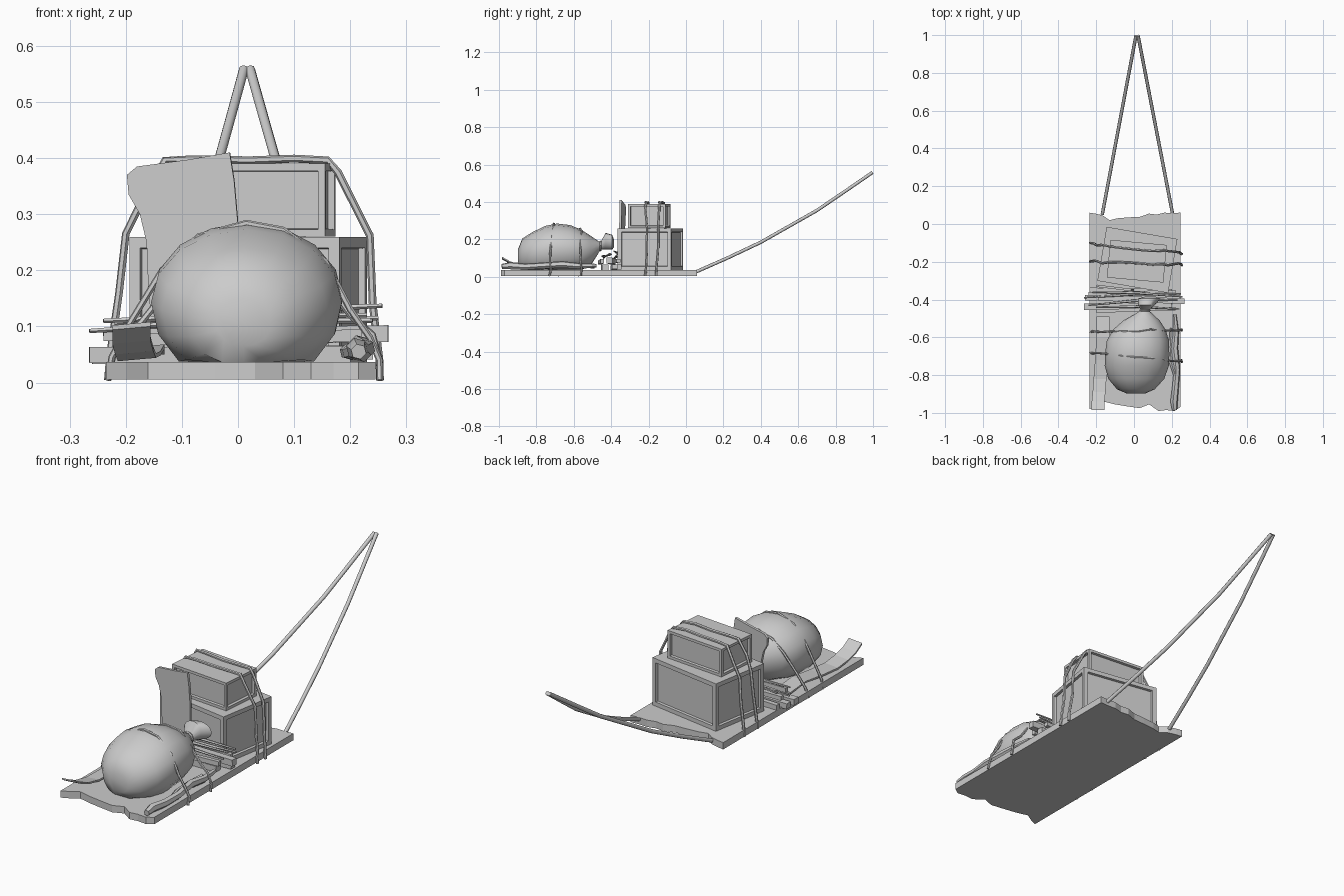
import bpy, bmesh, math, random
from mathutils import Vector, Matrix

if "Cube" in bpy.data.objects:
    bpy.data.objects.remove(bpy.data.objects["Cube"])

random.seed(4)


def finish(name, bm, smooth=False):
    bmesh.ops.recalc_face_normals(bm, faces=bm.faces)
    me = bpy.data.meshes.new(name)
    bm.to_mesh(me)
    bm.free()
    ob = bpy.data.objects.new(name, me)
    bpy.context.collection.objects.link(ob)
    if smooth:
        bpy.ops.object.select_all(action='DESELECT')
        bpy.context.view_layer.objects.active = ob
        ob.select_set(True)
        bpy.ops.object.shade_smooth_by_angle(angle=math.radians(50))
    return ob


def slab(name, outline, offset):
    """Closed outline of 3D points thickened along an offset vector."""
    bm = bmesh.new()
    f = bm.faces.new([bm.verts.new(p) for p in outline])
    ext = bmesh.ops.extrude_face_region(bm, geom=[f])
    vs = [g for g in ext['geom'] if isinstance(g, bmesh.types.BMVert)]
    bmesh.ops.translate(bm, verts=vs, vec=offset)
    return finish(name, bm)


def rings(name, loops, smooth=True):
    """Skin a list of equal-length point rings and cap both ends."""
    bm = bmesh.new()
    rs = [[bm.verts.new(p) for p in lp] for lp in loops]
    n = len(rs[0])
    for a, b in zip(rs, rs[1:]):
        for i in range(n):
            bm.faces.new((a[i], a[(i + 1) % n], b[(i + 1) % n], b[i]))
    bm.faces.new(rs[0])
    bm.faces.new(rs[-1])
    return finish(name, bm, smooth)


def tube(name, pts, radii, sides=6):
    """Tube along a path; radii is one number or one per point."""
    pts = [Vector(p) for p in pts]
    if not isinstance(radii, (list, tuple)):
        radii = [radii] * len(pts)
    loops, u = [], None
    for i, p in enumerate(pts):
        t = (pts[min(i + 1, len(pts) - 1)] - pts[max(i - 1, 0)]).normalized()
        if u is None:
            u = t.orthogonal()
        u = (u - t * u.dot(t)).normalized()
        v = t.cross(u)
        loops.append([p + (u * math.cos(a) + v * math.sin(a)) * radii[i]
                      for a in (2 * math.pi * k / sides for k in range(sides))])
    return rings(name, loops)


def box(name, center, size, rot=(0, 0, 0)):
    bm = bmesh.new()
    bmesh.ops.create_cube(bm, size=1, matrix=Matrix.Diagonal((*size, 1)))
    ob = finish(name, bm)
    ob.location, ob.rotation_euler = center, rot
    return ob


# base board with ragged ends
back = [(-.235, .06), (-.205, .055), (-.165, .045), (-.13, .02), (-.09, .03), (-.03, .035),
        (.03, .038), (.08, .055), (.12, .05), (.16, .06), (.205, .058), (.245, .06)]
front = [(.245, -.97), (.215, -.99), (.17, -.985), (.13, -.99), (.08, -.955), (.03, -.975),
         (-.04, -.965), (-.1, -.955), (-.16, -.94), (-.2, -.965), (-.235, -.98)]
slab("base_board", [(x, y, .005) for x, y in back + front], (0, 0, .032))


# crates with recessed panels
def crate(name, center, size, angle, rim):
    bm = bmesh.new()
    bmesh.ops.create_cube(bm, size=1, matrix=Matrix.Diagonal((*size, 1)))
    bm.normal_update()
    for f in [f for f in bm.faces if abs(f.normal.z) < .5]:
        bmesh.ops.inset_individual(bm, faces=[f], thickness=rim, depth=0)
        bmesh.ops.inset_individual(bm, faces=[f], thickness=.002, depth=-.012)
    ob = finish(name, bm)
    ob.location, ob.rotation_euler.z = center, angle


crate("large_crate", (.018, -.19, .148), (.38, .29, .223), -.17, .028)
crate("small_crate", (.015, -.197, .325), (.30, .20, .13), -.09, .018)

# tied sack: stations of (y, centre x, centre z, half width, half height)
stations = [(-.897, .01, .11, .05, .04), (-.875, .01, .12, .1, .085), (-.82, .012, .13, .148, .11),
            (-.75, .015, .143, .17, .13), (-.69, .017, .15, .17, .135), (-.62, .02, .15, .165, .127),
            (-.56, .028, .145, .14, .107), (-.51, .04, .145, .095, .075), (-.475, .052, .155, .045, .04),
            (-.457, .058, .165, .02, .02), (-.43, .065, .19, .045, .045), (-.395, .08, .185, .06, .04),
            (-.385, .085, .18, .03, .02)]
N = 16
rings("sack", [[(cx + rx * math.cos(2 * math.pi * k / N), y,
                 max(.036 + .0001 * i, cz + rz * math.sin(2 * math.pi * k / N)
                     * (1.15 if math.sin(2 * math.pi * k / N) < 0 and i < 8 else 1)))
                for k in range(N)] for i, (y, cx, cz, rx, rz) in enumerate(stations)])
tube("sack_tie", [(.058 + .024 * math.cos(a), -.457, .165 + .024 * math.sin(a))
                  for a in (2 * math.pi * k / 10 for k in range(11))], .006)

# upright bark sheet leaning on the crate
sheet = [(-.195, .335), (-.198, .37), (-.18, .385), (-.09, .397), (-.015, .41), (-.007, .36),
         (0, .28), (0, .17), (-.01, .06), (-.15, .06), (-.16, .17), (-.163, .25), (-.175, .3)]
slab("bark_sheet", [(x, -.345 - .12 * (x + .1), z) for x, z in sheet], (.001, .012, 0))

# loose planks lying across the board: y, z, x start, x end, depth, height, yaw
planks = [(-.352, .05, -.235, .2, .022, .025, -.02), (-.385, .05, -.26, .24, .03, .026, .02),
          (-.435, .05, -.265, .2, .034, .028, .01), (-.4, .084, -.19, .268, .03, .03, -.04),
          (-.455, .08, -.2, .22, .018, .022, .03), (-.365, .085, -.24, .22, .02, .02, .02)]
for i, (y, z, a, b, d, h, r) in enumerate(planks):
    box(f"plank_{i}", ((a + b) / 2, y, z), (b - a, d, h), (0, random.uniform(-.02, .02), r))

# thin twigs on top of the planks
twigs = [(-.265, -.39, .092, .25, -.37, .115), (-.24, -.43, .11, .23, -.4, .12),
         (-.22, -.36, .105, .257, -.385, .137), (-.2, -.44, .1, .24, -.45, .11)]
for i, (x0, y0, z0, x1, y1, z1) in enumerate(twigs):
    mid = ((x0 + x1) / 2, (y0 + y1) / 2 + .008, (z0 + z1) / 2 + .005)
    tube(f"twig_{i}", [(x0, y0, z0), mid, (x1, y1, z1)], [.004, .008, .004], 5)

# curled bark strip along the left edge
strip = [(-.49, -.165, .05), (-.6, -.165, .06), (-.72, -.172, .048), (-.82, -.18, .044),
         (-.89, -.185, .056), (-.94, -.19, .075), (-.985, -.19, .1)]
rings("bark_strip", [[(x - .034, y, z - .006), (x + .034, y, z), (x + .034, y, z + .008),
                      (x - .034, y, z + .002)] for y, x, z in strip], False)

# crooked branches along the right edge
tube("branch", [(.215, -.985, .055), (.212, -.94, .06), (.22, -.86, .054), (.228, -.77, .06),
                (.215, -.66, .066), (.222, -.57, .058), (.215, -.48, .06)],
     [.014, .02, .018, .017, .019, .016, .01])
tube("branch_fork", [(.22, -.8, .06), (.2, -.73, .055), (.195, -.65, .055), (.2, -.55, .06)],
     [.012, .015, .014, .009])

# lashing ropes over the crates
crate_path = [(-.232, .004), (-.228, .05), (-.212, .16), (-.2, .265), (-.168, .33), (-.13, .396),
              (-.08, .398), (.02, .396), (.1, .399), (.16, .396), (.178, .375), (.235, .262),
              (.24, .14), (.252, .04), (.253, .004)]
for i, (ya, yb) in enumerate([(-.105, -.155), (-.2, -.215)]):
    tube(f"crate_rope_{i}", [(x, ya + (yb - ya) * (x + .23) / .48 + random.uniform(-.007, .007), z)
                             for x, z in crate_path], .007)

# lashing ropes over the sack
sack_a = [(-.232, .004), (-.225, .045), (-.19, .11), (-.135, .2), (-.07, .26), (.015, .284),
          (.08, .272), (.155, .215), (.2, .13), (.235, .08), (.252, .04), (.253, .004)]
sack_b = [(-.232, .004), (-.222, .05), (-.17, .11), (-.11, .185), (-.05, .235), (.025, .257),
          (.09, .243), (.15, .19), (.2, .12), (.24, .085), (.252, .04), (.253, .004)]
for name, path, ya, yb in (("sack_rope_0", sack_a, -.685, -.725), ("sack_rope_1", sack_b, -.57, -.56)):
    tube(name, [(x, ya + (yb - ya) * (x + .23) / .48 + random.uniform(-.007, .007), z)
                for x, z in path], .006)

# pull ropes meeting at the far end
for side, x0, x1 in (("left", -.168, .011), ("right", .205, .021)):
    tube(f"pull_rope_{side}", [(x0 + (x1 - x0) * (y - .05) / .95, y, z) for y, z in
                               [(.05, .025), (.22, .1), (.4, .185), (.55, .27), (.7, .355),
                                (.85, .457), (.997, .558)]], .009, 8)
